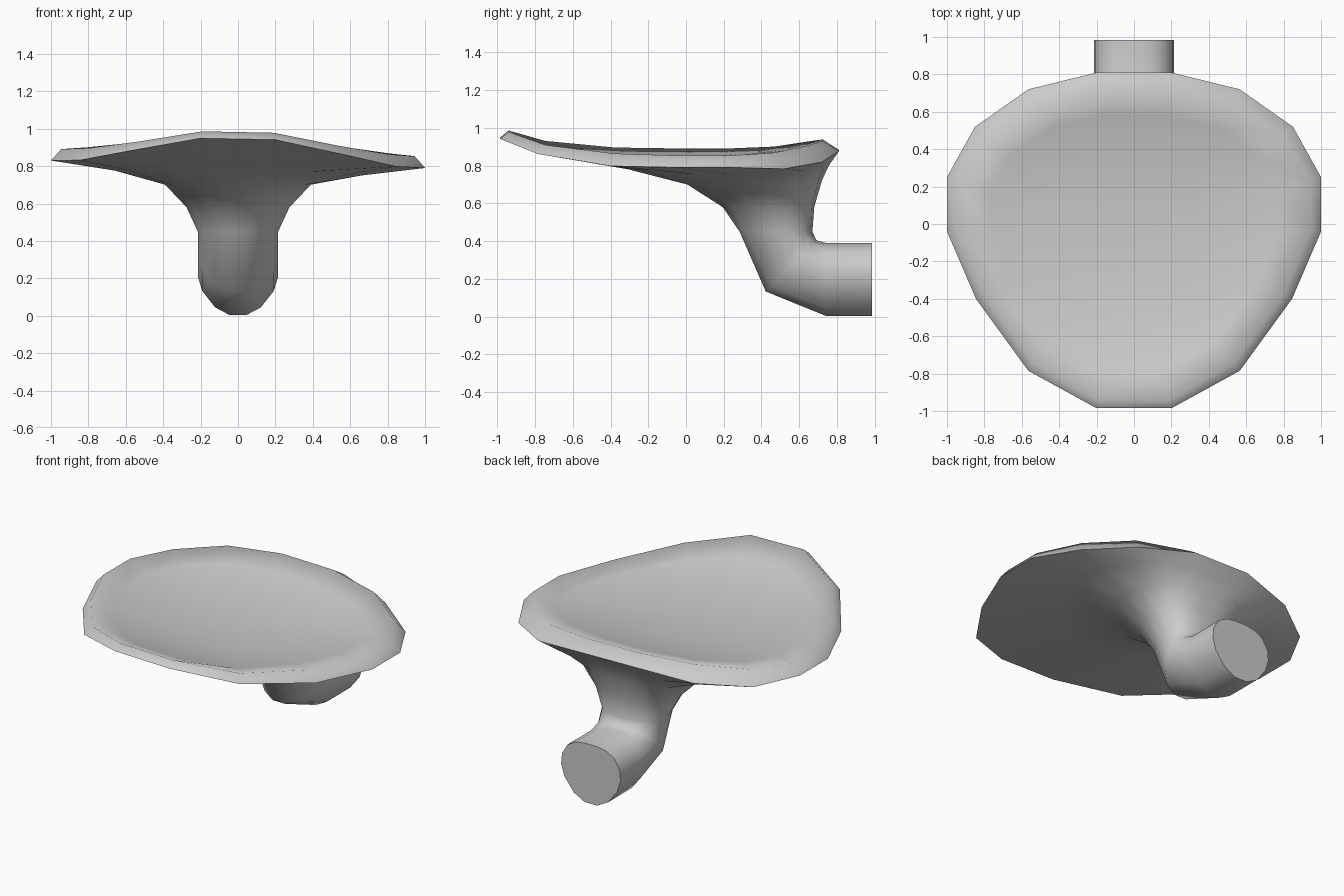
import bpy, bmesh

if "Cube" in bpy.data.objects:
    bpy.data.objects.remove(bpy.data.objects["Cube"])

# Half cross-section of the pipe: (relative width, front-to-back fraction)
SECTION = [(0.21, 0.01), (0.57, 0.115), (0.89, 0.34), (1.0, 0.54),
           (0.97, 0.72), (0.78, 0.89), (0.5, 0.975), (0.2, 1.0)]

# Half outlines of the dish, front to back: lower outer edge and upper lip
EDGE = [(0.2, -0.985, 0.945), (0.565, -0.785, 0.873), (0.845, -0.4, 0.815), (1.0, -0.04, 0.81),
        (1.0, 0.25, 0.81), (0.85, 0.52, 0.80), (0.565, 0.72, 0.83), (0.2, 0.81, 0.88)]
LIP = [(0.19, -0.94, 0.982), (0.535, -0.745, 0.92), (0.80, -0.38, 0.88), (0.945, -0.04, 0.872),
       (0.945, 0.23, 0.872), (0.80, 0.47, 0.885), (0.53, 0.65, 0.918), (0.19, 0.725, 0.935)]


def full(half):
    """Mirror a half outline into a closed ring."""
    return half + [(-x, y, z) for x, y, z in reversed(half)]


def station(front, back, w, sag=0.0):
    """Section ring spanning a front and a back point in the side plane."""
    return [(w * s, front[0] + (back[0] - front[0]) * t,
             front[1] + (back[1] - front[1]) * t - sag * s * s) for s, t in SECTION]


def tilt(half):
    """The dish leans slightly to one side."""
    return [(x, y, z - 0.02 * x) for x, y, z in full(half)]


def inner(scale, depth):
    """Lip ring shrunk toward the bowl centre."""
    return [(x * scale, -0.08 + (y + 0.08) * scale, 0.825 + (z - 0.825) * depth)
            for x, y, z in LIP]


# Pipe, elbow and flare, then the dish edge and bowl
rings = [full(r) for r in (
    station((0.985, 0.0), (0.985, 0.39), 0.215),
    station((0.74, 0.0), (0.74, 0.39), 0.215),
    station((0.42, 0.13), (0.69, 0.405), 0.215),
    station((0.28, 0.45), (0.67, 0.45), 0.215),
    station((0.19, 0.58), (0.68, 0.58), 0.275),
    station((0.0, 0.70), (0.72, 0.72), 0.39, 0.01))]
rings.append(tilt(station((-0.32, 0.785), (0.755, 0.80), 0.66, 0.03)))
rings += [tilt(EDGE), tilt(LIP), tilt(inner(0.82, 0.55)), tilt(inner(0.45, 0.15))]

bm = bmesh.new()
loops = [[bm.verts.new(p) for p in ring] for ring in rings]
n = len(loops[0])
for a, b in zip(loops, loops[1:]):
    for i in range(n):
        j = (i + 1) % n
        bm.faces.new((a[i], a[j], b[j], b[i]))
bm.faces.new(loops[0][::-1])
centre = bm.verts.new((0, -0.08, 0.822))
for i in range(n):
    bm.faces.new((loops[-1][i], loops[-1][(i + 1) % n], centre))
bmesh.ops.recalc_face_normals(bm, faces=bm.faces[:])
mesh = bpy.data.meshes.new("dish_on_pipe")
bm.to_mesh(mesh)
bm.free()
obj = bpy.data.objects.new("dish_on_pipe", mesh)
bpy.context.collection.objects.link(obj)
bpy.context.view_layer.objects.active = obj
obj.select_set(True)
bpy.ops.object.shade_smooth_by_angle(angle=1.2)
